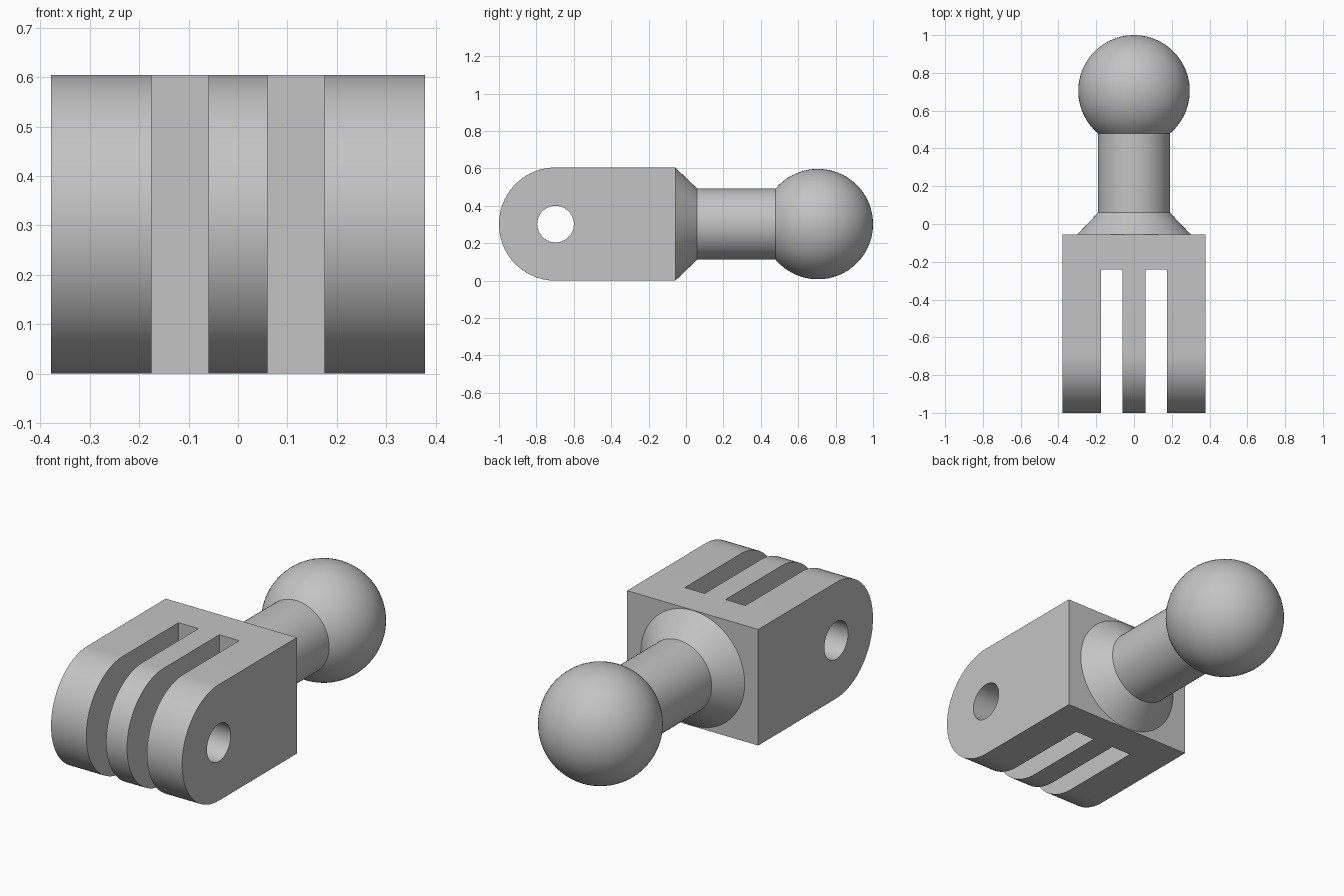
import bpy, bmesh
from math import sin, cos, pi, asin
from mathutils import Vector, Matrix

cube = bpy.data.objects.get("Cube")
if cube:
    bpy.data.objects.remove(cube, do_unlink=True)

MID = 0.3025          # height of the main axis, also the knuckle radius
HALF_W = 0.378        # half width of the knuckle
PIN_Y = -0.6975       # centre of the pin hole
BACK_Y = -0.055       # back face of the knuckle

grey = bpy.data.materials.new("plain grey")
grey.use_nodes = True
grey.diffuse_color = (0.55, 0.55, 0.55, 1)
grey.node_tree.nodes["Principled BSDF"].inputs["Base Color"].default_value = grey.diffuse_color


def make_object(name, bm):
    bmesh.ops.recalc_face_normals(bm, faces=bm.faces)
    mesh = bpy.data.meshes.new(name)
    bm.to_mesh(mesh)
    bm.free()
    mesh.materials.append(grey)
    obj = bpy.data.objects.new(name, mesh)
    bpy.context.collection.objects.link(obj)
    return obj


def extrude_x(name, outline, x0, x1):
    """Prism from a (y, z) outline, running from x0 to x1."""
    bm = bmesh.new()
    face = bm.faces.new([bm.verts.new((x0, y, z)) for y, z in outline])
    out = bmesh.ops.extrude_face_region(bm, geom=[face])["geom"]
    moved = [v for v in out if isinstance(v, bmesh.types.BMVert)]
    bmesh.ops.translate(bm, verts=moved, vec=(x1 - x0, 0, 0))
    return make_object(name, bm)


def arc(radius, start, end, steps):
    return [(PIN_Y + radius * cos(a), MID + radius * sin(a))
            for a in (start + (end - start) * i / steps for i in range(steps + 1))]


def select_only(obj):
    bpy.ops.object.select_all(action='DESELECT')
    obj.select_set(True)
    bpy.context.view_layer.objects.active = obj


# Knuckle block with a rounded front
outline = arc(MID, pi / 2, 3 * pi / 2, 48) + [(BACK_Y, 0), (BACK_Y, 2 * MID)]
knuckle = extrude_x("knuckle", outline, -HALF_W, HALF_W)

# Two slots and the pin hole
slot = [(-1.2, -0.1), (-0.24, -0.1), (-0.24, 0.8), (-1.2, 0.8)]
cutters = [extrude_x("slot_cutter", slot, min(s * 0.06, s * 0.175), max(s * 0.06, s * 0.175))
           for s in (-1, 1)]
cutters.append(extrude_x("pin_hole_cutter", arc(0.098, 0, 2 * pi, 48)[:-1], -0.5, 0.5))
select_only(knuckle)
for cutter in cutters:
    cutter.hide_render = True
    mod = knuckle.modifiers.new("cut", 'BOOLEAN')
    mod.operation = 'DIFFERENCE'
    mod.solver = 'EXACT'
    mod.object = cutter
    bpy.ops.object.modifier_apply(modifier=mod.name)
    bpy.data.objects.remove(cutter, do_unlink=True)

# Ball stud: flared collar, neck and ball turned around the y axis
NECK_R, BALL_R, BALL_Y = 0.19, 0.295, 0.705
t0 = asin(NECK_R / BALL_R)
profile = [(0, -0.1), (0.3, -0.1), (0.3, BACK_Y), (NECK_R, 0.06)]
for i in range(33):
    t = t0 + (pi - t0) * i / 32
    profile.append((BALL_R * sin(t), BALL_Y - BALL_R * cos(t)))
bm = bmesh.new()
verts = [bm.verts.new((r, y, MID)) for r, y in profile]
edges = [bm.edges.new(pair) for pair in zip(verts, verts[1:])]
bmesh.ops.spin(bm, geom=verts + edges, cent=(0, 0, MID), axis=(0, 1, 0),
               angle=2 * pi, steps=64, use_merge=True)
bmesh.ops.remove_doubles(bm, verts=bm.verts, dist=0.0005)
stud = make_object("ball_stud", bm)

for obj in (knuckle, stud):
    select_only(obj)
    bpy.ops.object.shade_smooth_by_angle(angle=pi / 6)
